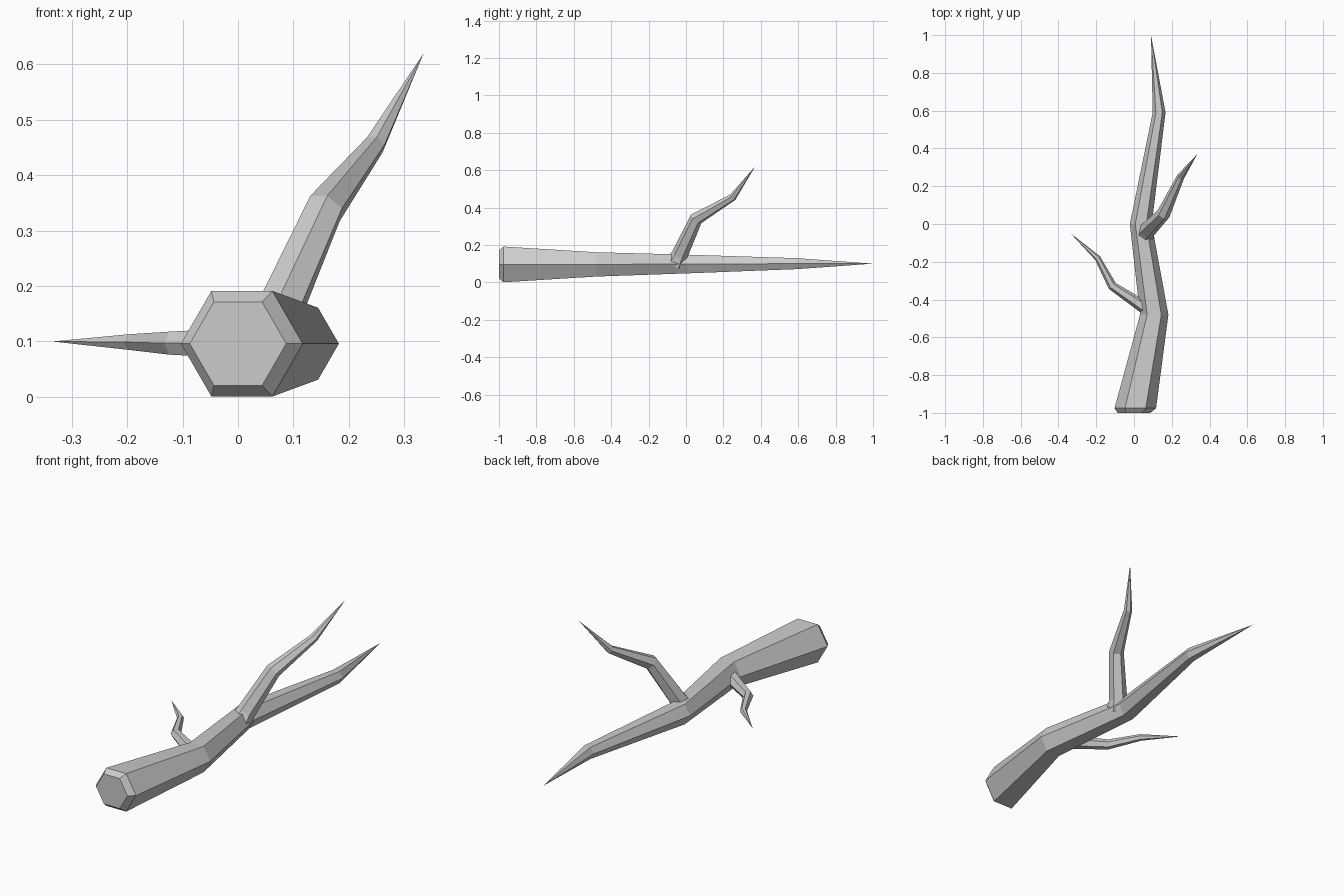
import bpy, bmesh, math
from mathutils import Vector

cube = bpy.data.objects.get("Cube")
if cube:
    bpy.data.objects.remove(cube, do_unlink=True)

bark = bpy.data.materials.new("pale_grey_bark")
bark.use_nodes = True
GREY = (0.6, 0.6, 0.6, 1)
bark.diffuse_color = GREY
bark.node_tree.nodes["Principled BSDF"].inputs["Base Color"].default_value = GREY


def limb(name, path, facing=None, sides=6):
    """Tapered faceted limb; path holds (x, y, z, radius), ending in a point."""
    pts = [Vector(p[:3]) for p in path]
    bm = bmesh.new()
    rings = []
    for i, (x, y, z, r) in enumerate(path[:-1]):
        # Each ring bisects the bend between its two segments
        ahead = (pts[i + 1] - pts[i]).normalized()
        behind = (pts[i] - pts[i - 1]).normalized() if i else ahead
        along = facing or (ahead + behind).normalized()
        across = along.cross(Vector((0, 0, 1))).normalized()
        up = across.cross(along)
        rings.append([bm.verts.new(pts[i] + r * (math.cos(a) * across + math.sin(a) * up))
                      for a in (math.tau * k / sides for k in range(sides))])
    tip = bm.verts.new(pts[-1])
    bm.faces.new(rings[0])
    for k in range(sides):
        n = (k + 1) % sides
        for a, b in zip(rings, rings[1:]):
            bm.faces.new((a[k], a[n], b[n], b[k]))
        bm.faces.new((rings[-1][k], rings[-1][n], tip))
    bmesh.ops.recalc_face_normals(bm, faces=bm.faces)
    mesh = bpy.data.meshes.new(name)
    bm.to_mesh(mesh)
    bm.free()
    mesh.materials.append(bark)
    obj = bpy.data.objects.new(name, mesh)
    bpy.context.collection.objects.link(obj)
    return obj


# Main bough with a bevelled cut end
limb("main_bough", [
    (0.0, -1.0, 0.096, 0.087),
    (0.007, -0.975, 0.096, 0.11),
    (0.107, -0.48, 0.096, 0.075),
    (0.036, 0.0, 0.098, 0.058),
    (0.133, 0.59, 0.1, 0.034),
    (0.09, 1.0, 0.1, 0),
], facing=Vector((0, 1, 0)))

# Rising branch on the left
limb("upper_branch", [
    (0.055, -0.06, 0.1, 0.052),
    (0.07, -0.035, 0.145, 0.044),
    (0.157, 0.055, 0.34, 0.036),
    (0.247, 0.25, 0.455, 0.02),
    (0.335, 0.37, 0.62, 0),
])

# Thin level twig on the right
limb("side_twig", [
    (0.06, -0.445, 0.097, 0.034),
    (-0.115, -0.328, 0.097, 0.024),
    (-0.193, -0.18, 0.099, 0.016),
    (-0.335, -0.05, 0.1, 0),
])
